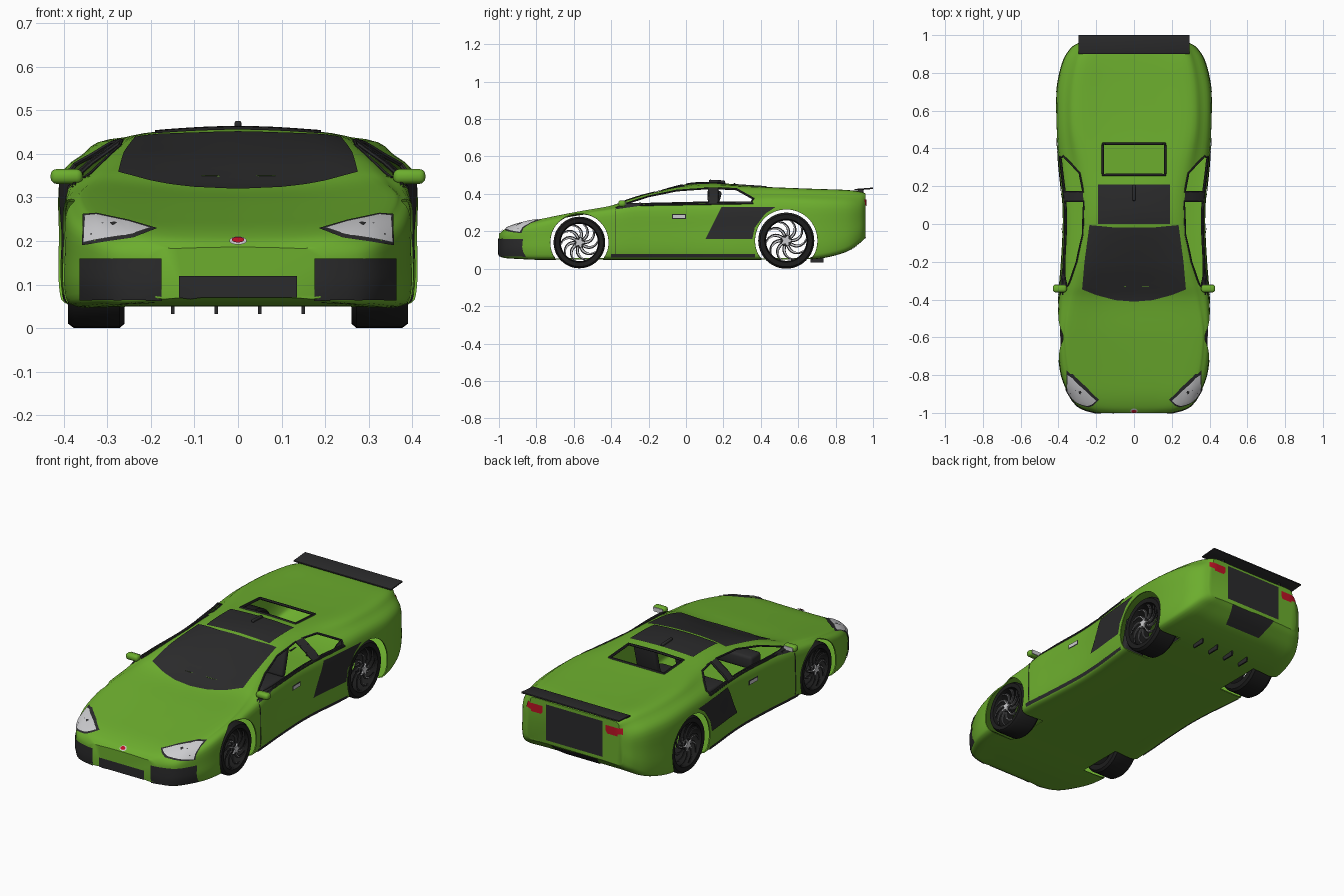
import bpy, bmesh, math
from mathutils import Vector, Matrix
from mathutils.bvhtree import BVHTree

if "Cube" in bpy.data.objects:
    bpy.data.objects.remove(bpy.data.objects["Cube"])


def material(name, *rgb):
    m = bpy.data.materials.new(name)
    m.use_nodes = True
    m.diffuse_color = (*rgb, 1)
    m.node_tree.nodes["Principled BSDF"].inputs["Base Color"].default_value = (*rgb, 1)
    return m


GREEN = material("green paint", .15, .42, .027)
DARK = material("dark trim", .024, .024, .025)
RUBBER = material("black rubber", .012, .012, .012)
SILVER = material("light silver", .6, .6, .62)
RED = material("red", .5, .006, .018)


def make(name, bm, mat, mirror=False, angle=35):
    if mirror:
        d = bmesh.ops.duplicate(bm, geom=bm.verts[:] + bm.edges[:] + bm.faces[:])["geom"]
        for v in d:
            if isinstance(v, bmesh.types.BMVert):
                v.co.x *= -1
        bmesh.ops.reverse_faces(bm, faces=[f for f in d if isinstance(f, bmesh.types.BMFace)])
    me = bpy.data.meshes.new(name)
    bm.to_mesh(me)
    bm.free()
    me.materials.append(mat)
    me.shade_smooth()
    me.set_sharp_from_angle(angle=math.radians(angle))
    ob = bpy.data.objects.new(name, me)
    bpy.context.collection.objects.link(ob)
    return ob


def baked(ob):
    """Evaluated copy of an object as a bmesh."""
    dg = bpy.context.evaluated_depsgraph_get()
    me = bpy.data.meshes.new_from_object(ob.evaluated_get(dg))
    bm = bmesh.new()
    bm.from_mesh(me)
    bpy.data.meshes.remove(me)
    bpy.data.objects.remove(ob)
    return bm


def smooth(rows, n):
    """Catmull-Rom through rows of numbers."""
    out = []
    for i in range(len(rows) - 1):
        p, q, r, s = (rows[max(0, min(len(rows) - 1, i + k))] for k in (-1, 0, 1, 2))
        for j in range(n):
            t = j / n
            out.append([b + t / 2 * (c - a + t * (2*a - 5*b + 4*c - d + t * (3*b - a - 3*c + d)))
                        for a, b, c, d in zip(p, q, r, s)])
    return out + [list(rows[-1])]


def rings(bm, loops, closed=False):
    vs = [[bm.verts.new(p) for p in loop] for loop in loops]
    n = len(vs[0])
    for a, b in zip(vs, vs[1:] + vs[:1] if closed else vs[1:]):
        for i in range(n):
            bm.faces.new((a[i], a[(i + 1) % n], b[(i + 1) % n], b[i]))
    if not closed:
        bm.faces.new(vs[0])
        bm.faces.new(vs[-1])
    bmesh.ops.recalc_face_normals(bm, faces=bm.faces)


def lathe(bm, profile, y, z, segs=48):
    """Spin a closed (x, radius) profile round the x axis."""
    turns = [math.tau * i / segs for i in range(segs)]
    rings(bm, [[(x, y + r * math.cos(a), z + r * math.sin(a)) for x, r in profile] for a in turns], True)


def box(name, centre, size, mat, tilt=0, bevel=.006, mirror=False):
    bm = bmesh.new()
    bmesh.ops.create_cube(bm, size=1, matrix=Matrix.Diagonal((*size, 1)))
    if bevel:
        bmesh.ops.bevel(bm, geom=bm.edges[:], offset=bevel, segments=3, profile=.5, affect='EDGES')
    bm.transform(Matrix.Translation(centre) @ Matrix.Rotation(tilt, 4, 'X'))
    return make(name, bm, mat, mirror)


# Body stations: y, half width, floor, shoulder, roof edge x, roof edge z, centre z
STATIONS = [
    (-1, .2, .07, .165, .14, .183, .186), (-.97, .29, .06, .18, .2, .21, .208),
    (-.9, .345, .055, .205, .27, .238, .232), (-.78, .39, .05, .235, .32, .265, .255),
    (-.58, .405, .05, .275, .34, .305, .29), (-.41, .4, .05, .3, .31, .335, .316),
    (-.32, .395, .05, .32, .285, .365, .348), (-.2, .385, .05, .33, .265, .4, .395),
    (0, .375, .05, .335, .24, .435, .452), (.15, .38, .05, .34, .24, .442, .46),
    (.3, .395, .05, .345, .26, .438, .447), (.5, .41, .05, .35, .3, .432, .43),
    (.7, .41, .055, .345, .3, .425, .42), (.85, .38, .09, .34, .28, .42, .415),
    (.93, .335, .14, .33, .26, .41, .41), (.96, .29, .17, .32, .25, .4, .4)]


def section(y, w, zb, zs, wr, zr, zc):
    half = smooth([(0, zb), (.6 * w, zb), (.93 * w, zb), (w, zb + .04), (w, (zb + .04 + zs) / 2),
                   (.985 * w, zs), ((w + wr) / 2, (zs + zr) / 2 + .008), (wr, zr),
                   (wr / 2, zc * .75 + zr * .25), (0, zc)], 4)
    return [(x, y, z) for x, z in half + [(-x, z) for x, z in half[-2:0:-1]]]


bm = bmesh.new()
rings(bm, [section(*row) for row in smooth(STATIONS, 5)])
SKIN = BVHTree.FromBMesh(bm)
body = make("raw_body", bm, GREEN)

# Openings: wheel arches, side windows, rear deck hatch
WHEELS = [("front", -.57, .14, .138, .156), ("rear", .536, .15, .15, .167)]
FRONT_WINDOW = [(-.33, .345), (-.2, .387), (-.05, .418), (.12, .43), (.12, .355)]
REAR_WINDOW = [(.17, .355), (.17, .43), (.27, .425), (.36, .375), (.35, .355)]
HATCH = [(-.165, .26), (.165, .26), (.165, .425), (-.165, .425)]
bm = bmesh.new()
for _, y, z, _, arch in WHEELS:
    for side in (-1, 1):
        bmesh.ops.create_cone(bm, cap_ends=True, segments=64, radius1=arch, radius2=arch, depth=.35,
                              matrix=Matrix.Translation((side * .42, y, z)) @ Matrix.Rotation(math.pi / 2, 4, 'Y'))
for outline in (FRONT_WINDOW, REAR_WINDOW):
    rings(bm, [[(x, y, z) for y, z in outline] for x in (-.6, .6)])
rings(bm, [[(x, y, z) for x, y in HATCH] for z in (.36, .6)])
cutter = make("opening_cutter", bm, GREEN)
cutter.hide_render = True
mod = body.modifiers.new("openings", 'BOOLEAN')
mod.operation, mod.solver, mod.object = 'DIFFERENCE', 'EXACT', cutter
bm = baked(body)
bpy.data.objects.remove(cutter)
inner = [f for f in bm.faces if SKIN.find_nearest(f.calc_center_median())[3] > .004]
bmesh.ops.delete(bm, geom=inner, context='FACES')
body = make("body_shell", bm, GREEN)
mod = body.modifiers.new("thickness", 'SOLIDIFY')
mod.thickness, mod.offset = .006, -1
make("body", baked(body), GREEN)

# Flat outlines are cast onto the body from these directions
CAST = {"front": (lambda a, b: (a, -2, b), Vector((0, 1, 0))),
        "back": (lambda a, b: (a, 2, b), Vector((0, -1, 0))),
        "side": (lambda a, b: (2, a, b), Vector((-1, 0, 0))),
        "top": (lambda a, b: (a, b, 2), Vector((0, 0, -1)))}


def cast(view, a, b, lift):
    start, way = CAST[view]
    start = Vector(start(a, b))
    hit, normal, _, _ = SKIN.ray_cast(start, way)
    if hit is None:
        hit, normal, _, _ = SKIN.find_nearest(start + way * 1.2)
    return hit + normal * lift


def plate(name, view, outline, mat, mirror=False, lift=.004, step=.025):
    bm = bmesh.new()
    bm.faces.new([bm.verts.new((a, b, 0)) for a, b in outline])
    for axis in (0, 1):
        vals = [p[axis] for p in outline]
        for k in range(1, int((max(vals) - min(vals)) / step) + 1):
            n = Vector((1 - axis, axis, 0))
            bmesh.ops.bisect_plane(bm, geom=bm.verts[:] + bm.edges[:] + bm.faces[:],
                                   plane_co=n * (min(vals) + k * step), plane_no=n)
    for v in bm.verts:
        v.co = cast(view, v.co.x, v.co.y, lift)
    bm.normal_update()
    for f in bm.faces:
        if f.normal.dot(CAST[view][1]) > 0:
            f.normal_flip()
    return make(name, bm, mat, mirror)


def trim(name, view, path, radius, closed=False, mirror=False):
    pts = []
    for p, q in zip(path, path[1:] + path[:1] if closed else path[1:]):
        n = max(1, int(math.dist(p, q) / .02))
        pts += [cast(view, p[0] + (q[0] - p[0]) * i / n, p[1] + (q[1] - p[1]) * i / n, 0) for i in range(n)]
    if not closed:
        pts.append(cast(view, *path[-1], 0))
    cu = bpy.data.curves.new(name, 'CURVE')
    cu.dimensions, cu.bevel_depth, cu.bevel_resolution = '3D', radius, 1
    sp = cu.splines.new('POLY')
    sp.points.add(len(pts) - 1)
    sp.use_cyclic_u = closed
    for a, p in zip(sp.points, pts):
        a.co = (*p, 1)
    ob = bpy.data.objects.new(name, cu)
    bpy.context.collection.objects.link(ob)
    make(name, baked(ob), DARK, mirror)


def rect(a, b, c, d):
    return [(a, c), (b, c), (b, d), (a, d)]


def oval(b, ra, rb):
    return [(ra * math.cos(i * math.tau / 20), b + rb * math.sin(i * math.tau / 20)) for i in range(20)]


# Glass and roof
half = [(.1, -.402), (.2, -.375), (.275, -.345), (.262, -.2), (.235, -.005), (.1, -.018)]
plate("windscreen", "top", [(0, -.41)] + half + [(-x, y) for x, y in half[::-1]], DARK)
plate("roof_panel", "top", rect(-.19, .19, 0, .21), DARK)
trim("hatch_frame", "top", HATCH, .007, True)
trim("front_window_frames", "side", FRONT_WINDOW, .005, True, True)
trim("rear_window_frames", "side", REAR_WINDOW, .006, True, True)
plate("window_pillars", "side", rect(.12, .17, .35, .43), DARK, True)
trim("belt_lines", "side", [(-.375, .325), (-.33, .338), (.36, .35)], .005, mirror=True)
trim("door_seams", "side", [(-.375, .325), (-.375, .08)], .002, mirror=True)
plate("mirror_mounts", "side", [(-.38, .315), (-.24, .335), (-.24, .35), (-.33, .345)], DARK, True)

# Nose
plate("headlight_rims", "front", [(.355, .19), (.355, .26), (.325, .262), (.25, .246), (.185, .227), (.24, .206)], DARK, True, .003)
plate("headlights", "front", [(.35, .196), (.35, .255), (.325, .257), (.25, .241), (.2, .226), (.245, .211)], SILVER, True, .006)
plate("side_grilles", "front", rect(.175, .36, .066, .16), DARK, True)
plate("centre_grille", "front", rect(-.135, .135, .07, .12), DARK)
plate("nose_oval_rim", "front", oval(.197, .02, .009), SILVER, lift=.005)
plate("nose_oval", "front", oval(.197, .014, .006), RED, lift=.008)

# Flanks
plate("side_intakes", "side", [(.105, .16), (.355, .16), (.368, .22), (.425, .295), (.48, .33), (.19, .33)], DARK, True)
plate("sill_strips", "side", rect(-.4, .37, .062, .078), DARK, True)
plate("handle_rims", "side", rect(-.075, 0, .266, .292), DARK, True, .003)
plate("door_handles", "side", rect(-.069, -.006, .271, .287), SILVER, True, .006)
box("mirrors", (.393, -.342, .348), (.074, .04, .034), GREEN, 0, .014, True)
box("mirror_glass", (.393, -.321, .348), (.056, .004, .022), SILVER, 0, 0, True)

# Tail
plate("rear_panel", "back", rect(-.17, .17, .19, .385), DARK)
plate("rear_diffuser", "back", [(-.14, .17), (.14, .17), (.11, .1), (-.11, .1)], DARK)
plate("tail_lights", "back", [(.19, .34), (.2, .325), (.26, .325), (.26, .335), (.29, .34), (.285, .37), (.19, .37)], RED, True)
box("spoiler", (0, .95, .426), (.59, .1, .008), DARK, .08, .002)
box("spoiler_stays", (.19, .935, .412), (.012, .03, .03), DARK, 0, .002, True)
for x in (.05, .15):
    box("floor_fins", (x, .7, .048), (.008, .07, .03), DARK, 0, 0, True)
box("roof_antenna", (0, .165, .466), (.016, .085, .016), DARK, -.05, .006)

# Cabin
box("seat_backs", (.125, .15, .315), (.13, .035, .21), DARK, -.25, .014, True)
box("seat_cushions", (.125, .04, .19), (.14, .2, .06), DARK, 0, .015, True)
box("dashboard", (0, -.25, .27), (.5, .09, .07), DARK, 0, .015)
bm = bmesh.new()
lathe(bm, [(.006 * math.cos(a), .055 + .006 * math.sin(a)) for a in (0, 1.57, 3.14, 4.71)], 0, 0, 24)
bm.transform(Matrix.Translation((.125, -.15, .29)) @ Matrix.Rotation(math.pi / 2 - .3, 4, 'Z'))
make("steering_wheel", bm, DARK)


# Wheels: tyre, curved spokes with bright strips, star hub
def blades(name, y, z, x, reach, wide, mat, count=10):
    bm = bmesh.new()
    for k in range(count):
        rows = []
        for i in range(7):
            r = reach * (.2 + .8 * i / 6)
            a = math.tau * k / count + .75 * (i / 6) ** 2
            rows.append([bm.verts.new((x, y + r * math.cos(a + s * wide / r), z + r * math.sin(a + s * wide / r)))
                         for s in (-1, 1)])
        for p, q in zip(rows, rows[1:]):
            bm.faces.new((p[0], q[0], q[1], p[1]))
    bmesh.ops.solidify(bm, geom=bm.faces[:], thickness=.008)
    bmesh.ops.recalc_face_normals(bm, faces=bm.faces)
    make(name, bm, mat, True)


for name, y, z, r, _ in WHEELS:
    bm = bmesh.new()
    lathe(bm, [(.26, .72 * r), (.26, .93 * r), (.272, r), (.376, r), (.39, .93 * r), (.388, .77 * r), (.37, .74 * r)], y, z)
    make(name + "_tyres", bm, RUBBER, True)
    blades(name + "_spokes", y, z, .374, .76 * r, .009, DARK)
    blades(name + "_spoke_strips", y, z, .382, .72 * r, .0035, SILVER)
    bm = bmesh.new()
    lathe(bm, [(.35, .002), (.35, .2 * r), (.385, .2 * r), (.385, .002)], y, z, 24)
    make(name + "_hubs", bm, DARK, True)
    bm = bmesh.new()
    star = [(r * (.22, .1)[i % 2], math.tau * i / 10) for i in range(10)]
    rings(bm, [[(x, y + d * math.cos(a), z + d * math.sin(a)) for d, a in star] for x in (.38, .392)])
    make(name + "_hub_stars", bm, SILVER, True)
